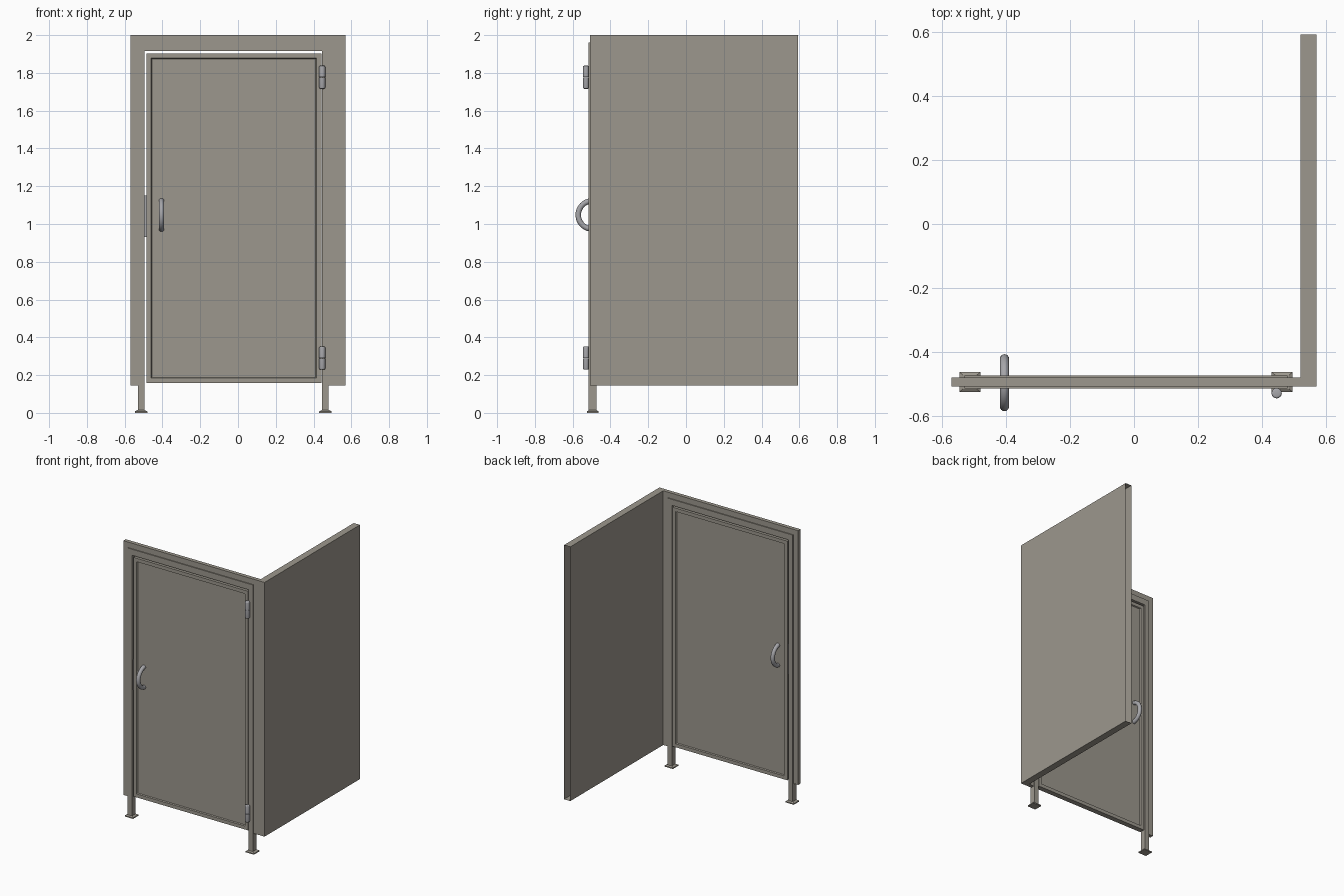
import bpy, bmesh, math
from mathutils import Vector

if "Cube" in bpy.data.objects:
    bpy.data.objects.remove(bpy.data.objects["Cube"])


def material(name, rgb):
    m = bpy.data.materials.new(name)
    m.diffuse_color = (*rgb, 1)
    m.use_nodes = True
    m.node_tree.nodes["Principled BSDF"].inputs["Base Color"].default_value = m.diffuse_color
    return m


PAINT = material("warm_grey_panel", (0.335, 0.311, 0.267))
METAL = material("brushed_metal", (0.38, 0.38, 0.40))


def finish(name, bm, mat, smooth=False):
    me = bpy.data.meshes.new(name)
    bm.to_mesh(me)
    bm.free()
    me.materials.append(mat)
    for p in me.polygons:
        p.use_smooth = smooth
    ob = bpy.data.objects.new(name, me)
    bpy.context.collection.objects.link(ob)
    return ob


def box_bm(x0, x1, y0, y1, z0, z1):
    bm = bmesh.new()
    bmesh.ops.create_cube(bm, size=1)
    for v in bm.verts:
        v.co = Vector(((x0 + x1) / 2 + v.co.x * (x1 - x0),
                       (y0 + y1) / 2 + v.co.y * (y1 - y0),
                       (z0 + z1) / 2 + v.co.z * (z1 - z0)))
    bm.normal_update()
    return bm


def box(name, *dims, mat=PAINT):
    return finish(name, box_bm(*dims), mat)


def portal(name, x0, x1, top, bottom, wl, wr, wt, y0, y1):
    """Upside-down U profile extruded along y."""
    pts = [(x0, bottom), (x0, top), (x1, top), (x1, bottom),
           (x1 - wr, bottom), (x1 - wr, top - wt), (x0 + wl, top - wt), (x0 + wl, bottom)]
    bm = bmesh.new()
    f = bm.faces.new([bm.verts.new((x, y0, z)) for x, z in pts])
    ext = bmesh.ops.extrude_face_region(bm, geom=[f])
    for v in ext["geom"]:
        if isinstance(v, bmesh.types.BMVert):
            v.co.y = y1
    bmesh.ops.recalc_face_normals(bm, faces=bm.faces)
    return finish(name, bm, PAINT)


CY = -0.494  # centre plane of the front

# Side wall: hollow sheet panel, open at its back end
bm = box_bm(0.52, 0.57, -0.508, 0.592, 0.145, 2.0)
bmesh.ops.delete(bm, geom=[f for f in bm.faces if f.normal.y > 0.9], context='FACES')
finish("side_wall", bm, PAINT)

# Front surround and door frame whose posts run down as legs
portal("front_surround", -0.57, 0.52, 2.0, 0.145, 0.042, 0.042, 0.042, -0.508, -0.48)
portal("door_frame", -0.53, 0.48, 1.96, 0.008, 0.035, 0.034, 0.044, -0.515, -0.473)

# Feet: flat plates with a tapered collar
for side, x in (("left", -0.513), ("right", 0.463)):
    bm = box_bm(x - 0.033, x + 0.033, CY - 0.031, CY + 0.031, 0, 0.008)
    top = [f for f in bm.faces if f.normal.z > 0.9]
    ext = bmesh.ops.extrude_face_region(bm, geom=top)
    bmesh.ops.delete(bm, geom=top, context='FACES_ONLY')
    for v in ext["geom"]:
        if isinstance(v, bmesh.types.BMVert):
            v.co = Vector((x + (v.co.x - x) * 0.65, CY + (v.co.y - CY) * 0.7, 0.014))
    finish(side + "_foot", bm, PAINT)

# Door leaf with a recessed panel on both faces
bm = box_bm(-0.485, 0.441, -0.513, -0.475, 0.158, 1.903)
for f in [f for f in bm.faces if abs(f.normal.y) > 0.9]:
    bmesh.ops.inset_region(bm, faces=[f], thickness=0.036)
    bmesh.ops.inset_region(bm, faces=[f], thickness=0.006, depth=-0.008)
finish("door", bm, PAINT)

# Latch plate bridging the gap
box("latch_plate", -0.497, -0.484, -0.504, -0.484, 0.93, 1.15, mat=METAL)

# Ring handle passing through the door
bpy.ops.mesh.primitive_torus_add(major_segments=48, minor_segments=16, major_radius=0.0745,
                                 minor_radius=0.0145, location=(-0.405, -0.496, 1.048),
                                 rotation=(0, math.pi / 2, 0))
handle = bpy.context.object
handle.name = "door_handle"
handle.data.materials.append(METAL)
bpy.ops.object.shade_smooth()

# Hinges: two rounded knuckles each
for label, zc in (("upper", 1.777), ("lower", 0.29)):
    for part, s in (("top", 1), ("bottom", -1)):
        bpy.ops.mesh.primitive_cylinder_add(vertices=24, radius=0.016, depth=0.06,
                                            location=(0.446, -0.529, zc + s * 0.031))
        k = bpy.context.object
        k.name = f"{label}_hinge_{part}"
        k.data.materials.append(METAL)
        # round only the outer end
        bm = bmesh.new()
        bm.from_mesh(k.data)
        rim = [e for e in bm.edges if all(v.co.z * s > 0.02 for v in e.verts)]
        bmesh.ops.bevel(bm, geom=rim, offset=0.006, segments=3, profile=0.5, affect='EDGES')
        bm.to_mesh(k.data)
        bm.free()
        bpy.ops.object.shade_smooth_by_angle(angle=math.radians(40))
